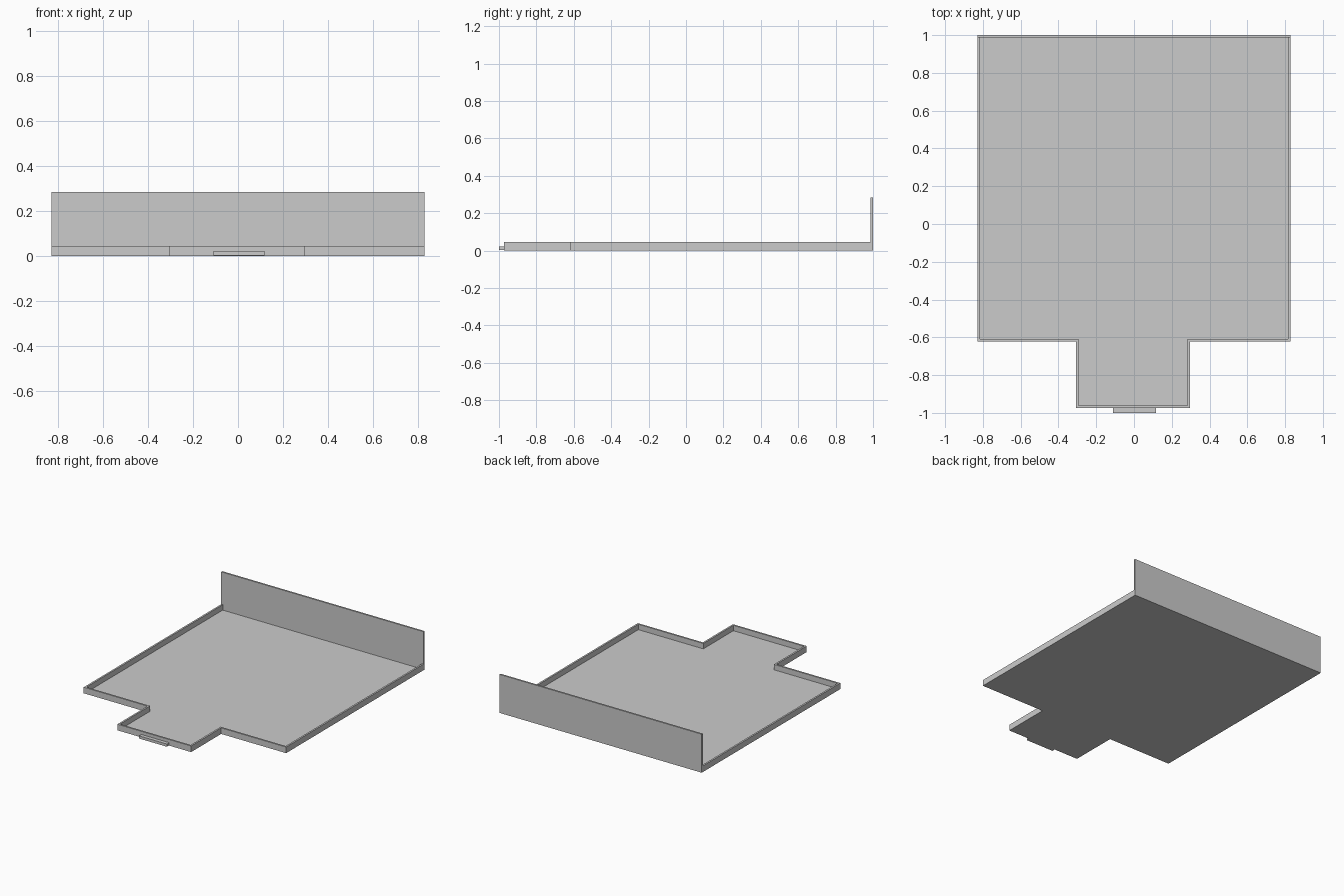
import bpy, bmesh

if "Cube" in bpy.data.objects:
    bpy.data.objects.remove(bpy.data.objects["Cube"])

# Outline of the tray, counter-clockwise from the back right corner
X, NL, NR = 0.829, -0.307, 0.297
BACK, STEP, FRONT = 1.0, -0.621, -0.973
T, FLOOR, RIM, WALL = 0.013, 0.005, 0.045, 0.285
outer = [(X, BACK), (-X, BACK), (-X, STEP), (NL, STEP),
         (NL, FRONT), (NR, FRONT), (NR, STEP), (X, STEP)]
inner = [(X - T, BACK - T), (-X + T, BACK - T), (-X + T, STEP + T), (NL + T, STEP + T),
         (NL + T, FRONT + T), (NR - T, FRONT + T), (NR - T, STEP + T), (X - T, STEP + T)]


def add_object(name, bm):
    bmesh.ops.recalc_face_normals(bm, faces=bm.faces)
    mesh = bpy.data.meshes.new(name)
    bm.to_mesh(mesh)
    bm.free()
    obj = bpy.data.objects.new(name, mesh)
    bpy.context.collection.objects.link(obj)
    return obj


def box(name, x0, x1, y0, y1, z0, z1):
    bm = bmesh.new()
    bmesh.ops.create_cube(bm, size=1)
    for v in bm.verts:
        v.co = (x1 if v.co.x > 0 else x0, y1 if v.co.y > 0 else y0,
                z1 if v.co.z > 0 else z0)
    return add_object(name, bm)


# Tray: base, outer sides, flat rim, inner sides and floor as one shell
bm = bmesh.new()
loops = [[bm.verts.new((x, y, z)) for x, y in pts]
         for pts, z in ((outer, 0), (outer, RIM), (inner, RIM), (inner, FLOOR))]
for a, b in zip(loops, loops[1:]):
    for i in range(len(a)):
        j = (i + 1) % len(a)
        bm.faces.new((a[i], a[j], b[j], b[i]))
bm.faces.new(loops[0])
bm.faces.new(loops[-1])
add_object("tray", bm)

# Tall upright panel along the back edge
box("back_panel", -X, X, BACK - T, BACK, RIM, WALL)

# Small tab on the front of the neck
box("front_tab", -0.11, 0.117, -1.0, FRONT, 0.002, 0.022)
